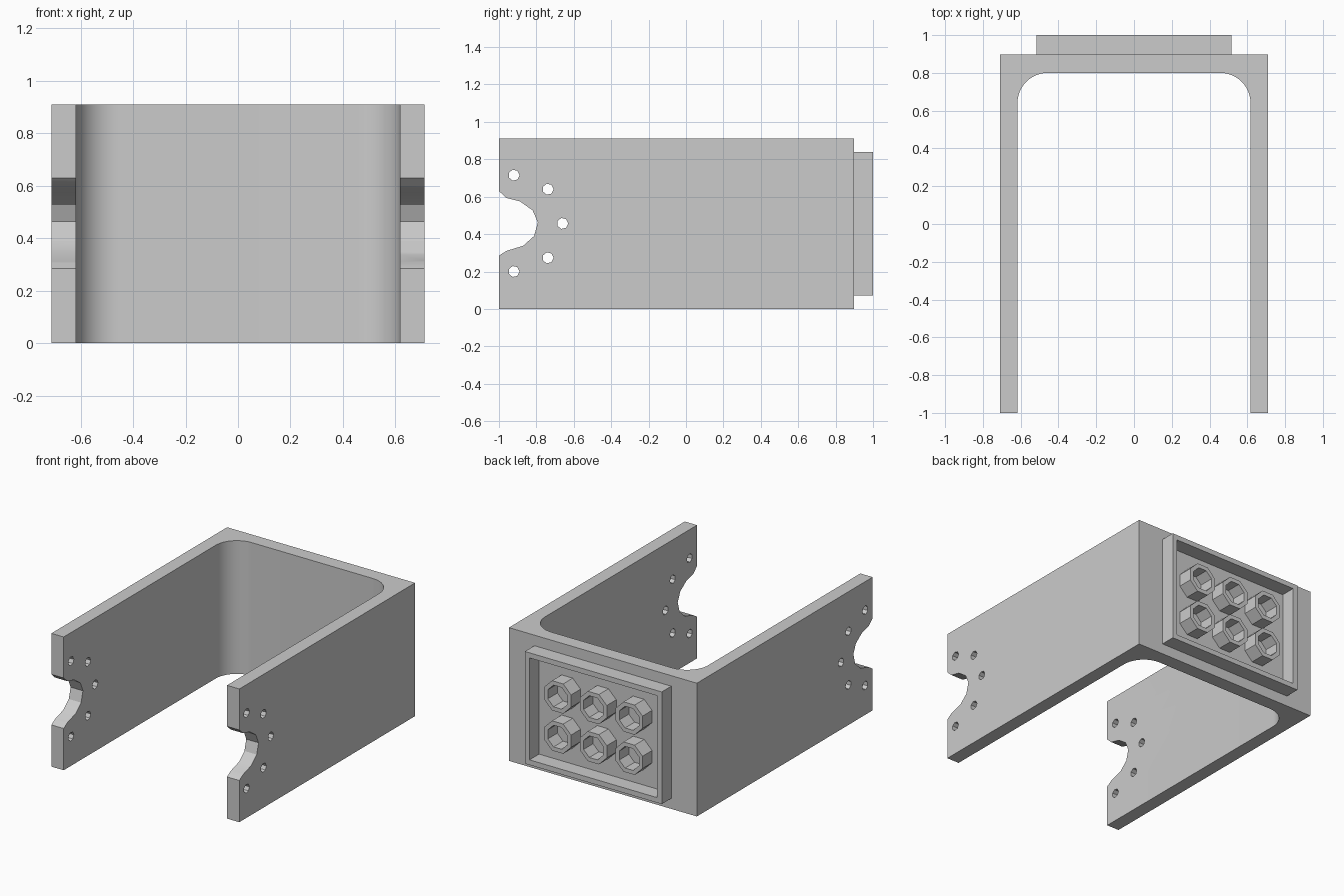
import bpy, bmesh
from math import cos, sin, pi, radians

cube = bpy.data.objects.get("Cube")
if cube:
    bpy.data.objects.remove(cube, do_unlink=True)

# One plain grey for the whole model
grey = bpy.data.materials.new("plain grey")
grey.use_nodes = True
color = (0.6, 0.6, 0.6, 1)
grey.diffuse_color = color
grey.node_tree.nodes["Principled BSDF"].inputs["Base Color"].default_value = color

HEIGHT, HALF_W, INNER_W = 0.91, 0.71, 0.617
BACK, INNER_BACK, FILLET = 0.897, 0.8, 0.16
MID = HEIGHT / 2


def finish(name, bm):
    bmesh.ops.recalc_face_normals(bm, faces=bm.faces)
    mesh = bpy.data.meshes.new(name)
    bm.to_mesh(mesh)
    bm.free()
    mesh.materials.append(grey)
    obj = bpy.data.objects.new(name, mesh)
    bpy.context.collection.objects.link(obj)
    return obj


def prism(bm, points, offset):
    """Close a profile and extrude it along offset."""
    face = bm.faces.new([bm.verts.new(p) for p in points])
    out = bmesh.ops.extrude_face_region(bm, geom=[face])
    verts = [v for v in out["geom"] if isinstance(v, bmesh.types.BMVert)]
    bmesh.ops.translate(bm, vec=offset, verts=verts)


def hollow(name, outer, inner, y0, y1):
    """Walled ring between two xz outlines, running along y."""
    bm = bmesh.new()
    loops = [[bm.verts.new((x, y, z)) for x, z in line]
             for line, y in ((outer, y0), (outer, y1), (inner, y1), (inner, y0))]
    n = len(outer)
    for k in range(4):
        a, b = loops[k], loops[(k + 1) % 4]
        for i in range(n):
            j = (i + 1) % n
            bm.faces.new((a[i], a[j], b[j], b[i]))
    return finish(name, bm)


def circle(cx, cz, r, n, turn=0.0):
    return [(cx + r * cos(2 * pi * i / n + turn), cz + r * sin(2 * pi * i / n + turn))
            for i in range(n)]


def rectangle(w, h):
    return [(-w, MID - h), (w, MID - h), (w, MID + h), (-w, MID + h)]


# U-shaped bracket with rounded inner corners
half = [(HALF_W, BACK), (HALF_W, -1), (INNER_W, -1)]
for i in range(13):
    a = pi / 2 * i / 12
    half.append((INNER_W - FILLET + FILLET * cos(a), INNER_BACK - FILLET + FILLET * sin(a)))
profile = half + [(-x, y) for x, y in reversed(half)]
bm = bmesh.new()
prism(bm, [(x, y, 0) for x, y in profile], (0, 0, HEIGHT))
bracket = finish("u_bracket", bm)

# Notch and bolt holes through both arms
bm = bmesh.new()
notch = [(-1.1, 0.63), (-1, 0.63), (-0.96, 0.593), (-0.888, 0.575), (-0.82, 0.527),
         (-0.792, 0.463), (-0.812, 0.39), (-0.87, 0.338), (-0.96, 0.31), (-1, 0.285),
         (-1.1, 0.285)]
prism(bm, [(-1, y, z) for y, z in notch], (2, 0, 0))
for y, z in [(-0.92, 0.715), (-0.738, 0.64), (-0.66, 0.457), (-0.738, 0.273), (-0.92, 0.2)]:
    prism(bm, [(-1, p, q) for p, q in circle(y, z, 0.03, 7)], (2, 0, 0))
cutter = finish("arm_cutter", bm)
cutter.hide_render = True

cut = bracket.modifiers.new("arm cuts", 'BOOLEAN')
cut.operation = 'DIFFERENCE'
cut.solver = 'EXACT'
cut.object = cutter
bpy.ops.object.select_all(action='DESELECT')
bpy.context.view_layer.objects.active = bracket
bracket.select_set(True)
bpy.ops.object.modifier_apply(modifier=cut.name)
bpy.data.objects.remove(cutter, do_unlink=True)
bpy.ops.object.shade_smooth_by_angle(angle=radians(30))

# Raised socket frame on the back
hollow("socket_frame", rectangle(0.517, 0.383), rectangle(0.482, 0.348), BACK - 0.01, 1.0)

# Two rows of three tubes inside the frame
for row in (-1, 1):
    for col in (-1, 0, 1):
        x, z = col * 0.27, MID + row * 0.137
        hollow("socket_tube", circle(x, z, 0.11, 8, pi / 8),
               circle(x, z, 0.08, 8, pi / 8), BACK - 0.01, 1.0)
